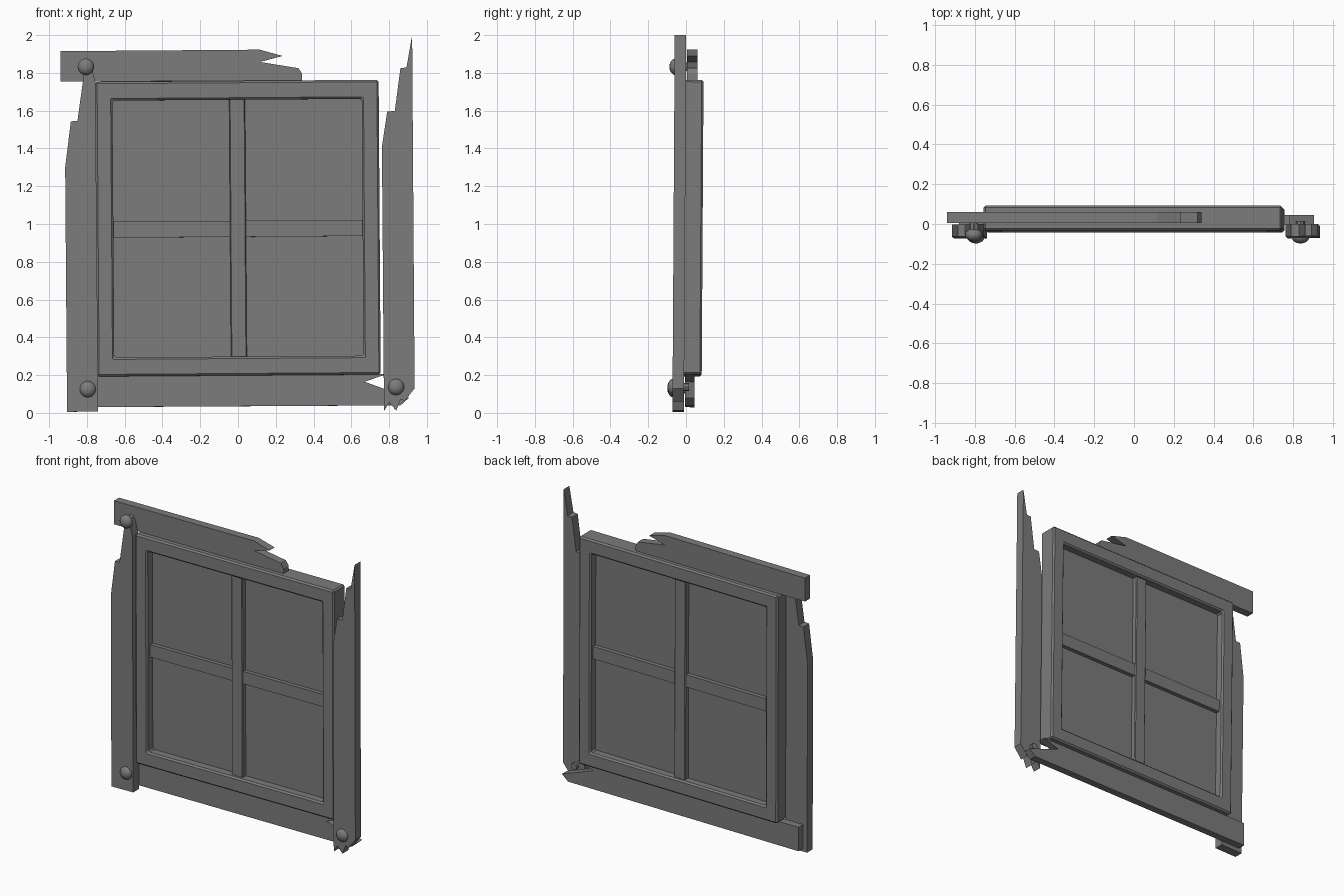
import bpy, bmesh
from math import radians
from mathutils import Matrix, Vector

cube = bpy.data.objects.get("Cube")
if cube:
    bpy.data.objects.remove(cube, do_unlink=True)

grey = bpy.data.materials.new("weathered_grey")
grey.use_nodes = True
COLOUR = (0.2, 0.2, 0.2, 1)
grey.diffuse_color = COLOUR
grey.node_tree.nodes["Principled BSDF"].inputs["Base Color"].default_value = COLOUR

MID = Vector((0, 0, 0.978))
# the window leans slightly to one side, and everything leans back a little
LEAN = Matrix.Translation(MID) @ Matrix.Rotation(radians(-0.4), 4, 'Y') @ Matrix.Translation(-MID)
TILT = Matrix.Translation(MID) @ Matrix.Rotation(radians(-0.35), 4, 'X') @ Matrix.Translation(-MID)


def finish(name, bm, matrix=TILT, bevel=0):
    bmesh.ops.recalc_face_normals(bm, faces=bm.faces)
    bm.transform(matrix)
    mesh = bpy.data.meshes.new(name)
    bm.to_mesh(mesh)
    bm.free()
    mesh.materials.append(grey)
    obj = bpy.data.objects.new(name, mesh)
    bpy.context.collection.objects.link(obj)
    if bevel:
        mod = obj.modifiers.new("worn_edges", 'BEVEL')
        mod.width, mod.segments = bevel, 1
    return obj


def plank(name, outline, y0, y1):
    bm = bmesh.new()
    face = bm.faces.new([bm.verts.new((x, y0, z)) for x, z in outline])
    grown = bmesh.ops.extrude_face_region(bm, geom=[face])["geom"]
    bmesh.ops.translate(bm, vec=(0, y1 - y0, 0),
                        verts=[v for v in grown if isinstance(v, bmesh.types.BMVert)])
    return finish(name, bm)


def bar(name, x0, x1, y0, y1, z0, z1, bevel=0):
    bm = bmesh.new()
    bmesh.ops.create_cube(bm, size=1)
    for v in bm.verts:
        v.co = ((x0 + x1) / 2 + v.co.x * (x1 - x0), (y0 + y1) / 2 + v.co.y * (y1 - y0),
                (z0 + z1) / 2 + v.co.z * (z1 - z0))
    return finish(name, bm, TILT @ LEAN, bevel)


# splintered boards
plank("left_board", [(-0.905, 0.005), (-0.74, 0.008), (-0.755, 1.75), (-0.77, 1.81),
                     (-0.785, 1.85), (-0.805, 1.86), (-0.815, 1.8), (-0.85, 1.545),
                     (-0.885, 1.543), (-0.915, 1.3)], -0.066, -0.005)
plank("right_board", [(0.773, 0.01), (0.8, 0.055), (0.838, 0.012), (0.863, 0.075), (0.88, 0.06),
                      (0.935, 0.13), (0.922, 2.0), (0.892, 1.828), (0.86, 1.825),
                      (0.83, 1.598), (0.79, 1.595), (0.762, 1.41)], -0.066, -0.005)
plank("top_board", [(-0.94, 1.755), (-0.94, 1.915), (0.115, 1.923), (0.235, 1.89), (0.115, 1.858),
                    (0.32, 1.825), (0.34, 1.795), (0.34, 1.757)], 0, 0.055)
plank("bottom_board", [(-0.88, 0.03), (0.86, 0.04), (0.905, 0.08), (0.67, 0.165),
                       (0.785, 0.205), (-0.88, 0.193)], 0, 0.05)

# mitred window frame
bm = bmesh.new()
corners = [(-1, -1), (1, -1), (1, 1), (-1, 1)]
rings = [[bm.verts.new((sx * w, y, MID.z + sz * h)) for sx, sz in corners]
         for w, h, y in ((0.75, 0.78, -0.038), (0.75, 0.78, 0.088),
                         (0.66, 0.68, 0.088), (0.66, 0.68, -0.038))]
for a in range(4):
    for c in range(4):
        b, d = (a + 1) % 4, (c + 1) % 4
        bm.faces.new((rings[a][c], rings[a][d], rings[b][d], rings[b][c]))
finish("window_frame", bm, TILT @ LEAN, 0.01)

# glazing bars and pane
bar("upright_glazing_bar", -0.042, 0.042, -0.012, 0.067, 0.29, 1.665, 0.005)
for side, x0, x1 in (("right", -0.665, -0.042), ("left", 0.042, 0.665)):
    bar(side + "_cross_bar", x0, x1, -0.005, 0.06, 0.932, 1.017)
bar("window_pane", -0.665, 0.665, 0.022, 0.032, 0.29, 1.665)

# domed bolts with shafts
for name, x, z in (("upper_left", -0.805, 1.832), ("lower_left", -0.795, 0.125),
                   ("lower_right", 0.837, 0.137)):
    bm = bmesh.new()
    bmesh.ops.create_uvsphere(bm, u_segments=16, v_segments=10, radius=0.044,
                              matrix=Matrix.Diagonal((1, 0.75, 1, 1)))
    bmesh.ops.create_cone(bm, cap_ends=True, segments=8, radius1=0.022, radius2=0.022, depth=0.08,
                          matrix=Matrix.Translation((0, 0.04, 0)) @ Matrix.Rotation(radians(90), 4, 'X'))
    bolt = finish(name + "_bolt", bm, TILT @ Matrix.Translation((x, -0.06, z)))
    bpy.ops.object.select_all(action='DESELECT')
    bolt.select_set(True)
    bpy.context.view_layer.objects.active = bolt
    bpy.ops.object.shade_smooth_by_angle(angle=radians(40))
